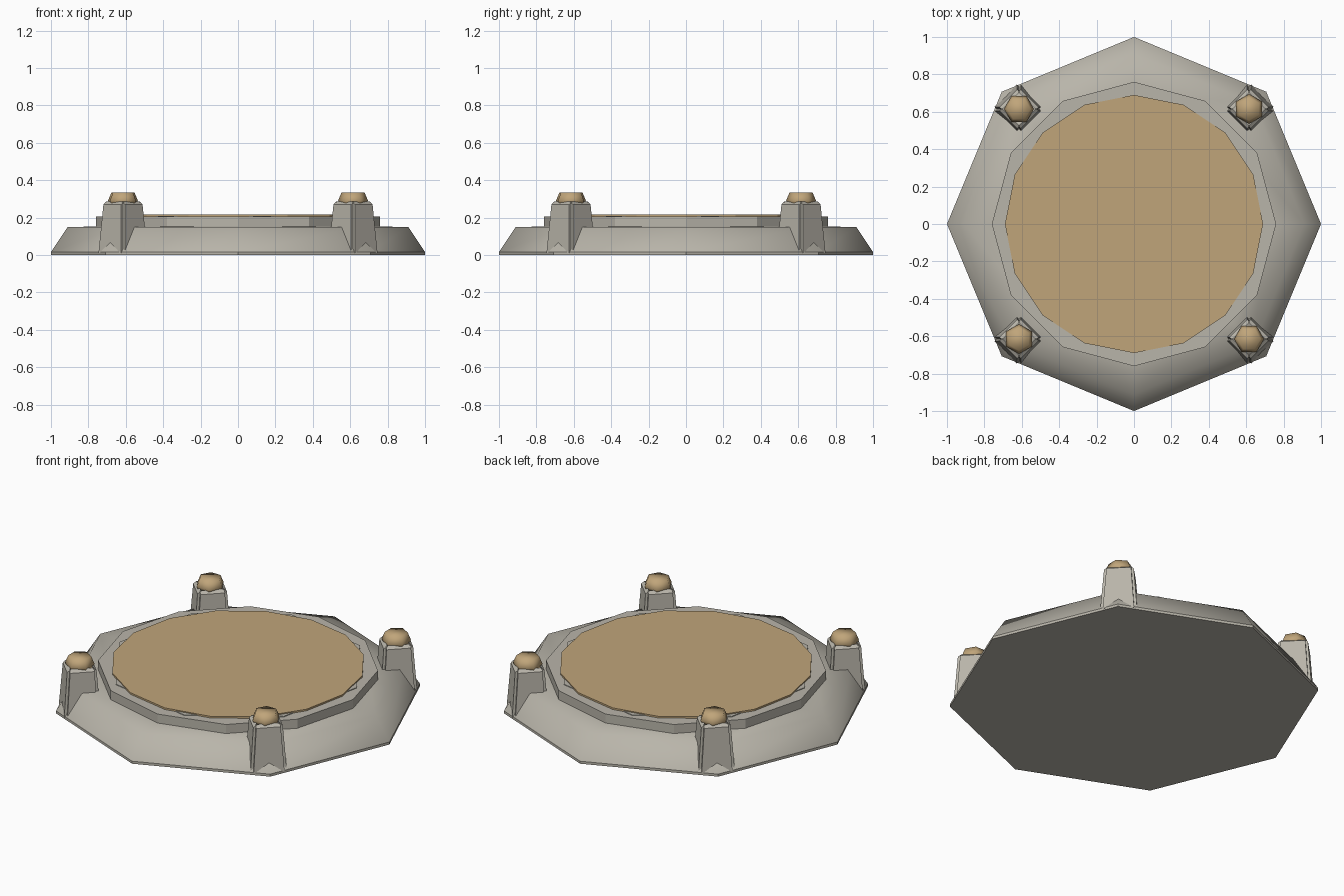
import bpy, bmesh
from math import pi, sin, cos, radians
from mathutils import Matrix

cube = bpy.data.objects.get("Cube")
if cube:
    bpy.data.objects.remove(cube)


def material(name, colour):
    m = bpy.data.materials.new(name)
    m.use_nodes = True
    m.diffuse_color = (*colour, 1)
    bsdf = next(n for n in m.node_tree.nodes if n.type == "BSDF_PRINCIPLED")
    bsdf.inputs["Base Color"].default_value = (*colour, 1)
    bsdf.inputs["Roughness"].default_value = 0.9
    return m


stone = material("warm grey stone", (0.485, 0.462, 0.402))
sand = material("sandy tan", (0.527, 0.376, 0.195))


def add_object(name, bm, mat, smooth=None):
    bmesh.ops.recalc_face_normals(bm, faces=bm.faces)
    mesh = bpy.data.meshes.new(name)
    bm.to_mesh(mesh)
    bm.free()
    mesh.materials.append(mat)
    obj = bpy.data.objects.new(name, mesh)
    bpy.context.collection.objects.link(obj)
    if smooth:
        bpy.ops.object.select_all(action="DESELECT")
        obj.select_set(True)
        bpy.context.view_layer.objects.active = obj
        bpy.ops.object.shade_smooth_by_angle(angle=radians(smooth))
    return obj


def lathe(name, profile, sides, mat, turn=0.0, centre=(0, 0), smooth=None):
    """Stack of regular polygons (radius, z), closed at both ends."""
    bm = bmesh.new()
    rings = []
    for r, z in profile:
        angles = [turn + 2 * pi * i / sides for i in range(sides)]
        rings.append([bm.verts.new((centre[0] + r * cos(a), centre[1] + r * sin(a), z))
                      for a in angles])
    for low, high in zip(rings, rings[1:]):
        for i in range(sides):
            j = (i + 1) % sides
            bm.faces.new((low[i], low[j], high[j], high[i]))
    bm.faces.new(rings[0][::-1])
    bm.faces.new(rings[-1])
    return add_object(name, bm, mat, smooth)


# Octagonal plinth: thin foot, then a softly shaded sloping skirt
lathe("plinth_foot", [(1, 0), (1, 0.015)], 8, stone)
lathe("plinth_skirt", [(1, 0.015), (0.91, 0.15), (0.7, 0.152)], 8, stone, smooth=65)

# Raised step, the turned slab on it, and the round floor
lathe("raised_step", [(0.76, 0.14), (0.76, 0.205)], 12, stone)
lathe("turned_slab", [(0.705, 0.2), (0.705, 0.209)], 8, stone, turn=radians(10.6))
lathe("round_floor", [(0.69, 0.2), (0.69, 0.215)], 16, sand)


def post(name, x, y):
    """Four tapered plates set in a diamond, with open slits at the corners."""
    bm = bmesh.new()
    thick = 0.02
    for k in range(4):
        rot = Matrix.Translation((x, y, 0)) @ Matrix.Rotation(pi / 4 + k * pi / 2, 4, "Z")
        corners = []
        for dist, half, z_out, z_in in ((0.1, 0.085, 0.01, 0.01), (0.081, 0.067, 0.27, 0.285)):
            corners.append([bm.verts.new(rot @ Matrix.Translation(p).to_translation())
                            for p in ((dist, -half, z_out), (dist, half, z_out),
                                      (dist - thick, half, z_in), (dist - thick, -half, z_in))])
        low, high = corners
        bm.faces.new(low[::-1])
        bm.faces.new(high)
        for i in range(4):
            j = (i + 1) % 4
            bm.faces.new((low[i], low[j], high[j], high[i]))
    return add_object(name, bm, stone)


# Corner posts, each carrying a rounded stone
for sy, depth in ((-1, "front"), (1, "back")):
    for sx, side in ((-1, "right"), (1, "left")):
        x, y = 0.615 * sx, 0.615 * sy
        post(f"{depth}_{side}_post", x, y)
        lathe(f"{depth}_{side}_cap_stone", [(0.07, 0.268), (0.08, 0.29), (0.062, 0.333)],
              6, sand, turn=pi / 6 if sx == sy else 0, centre=(x, y), smooth=75)
